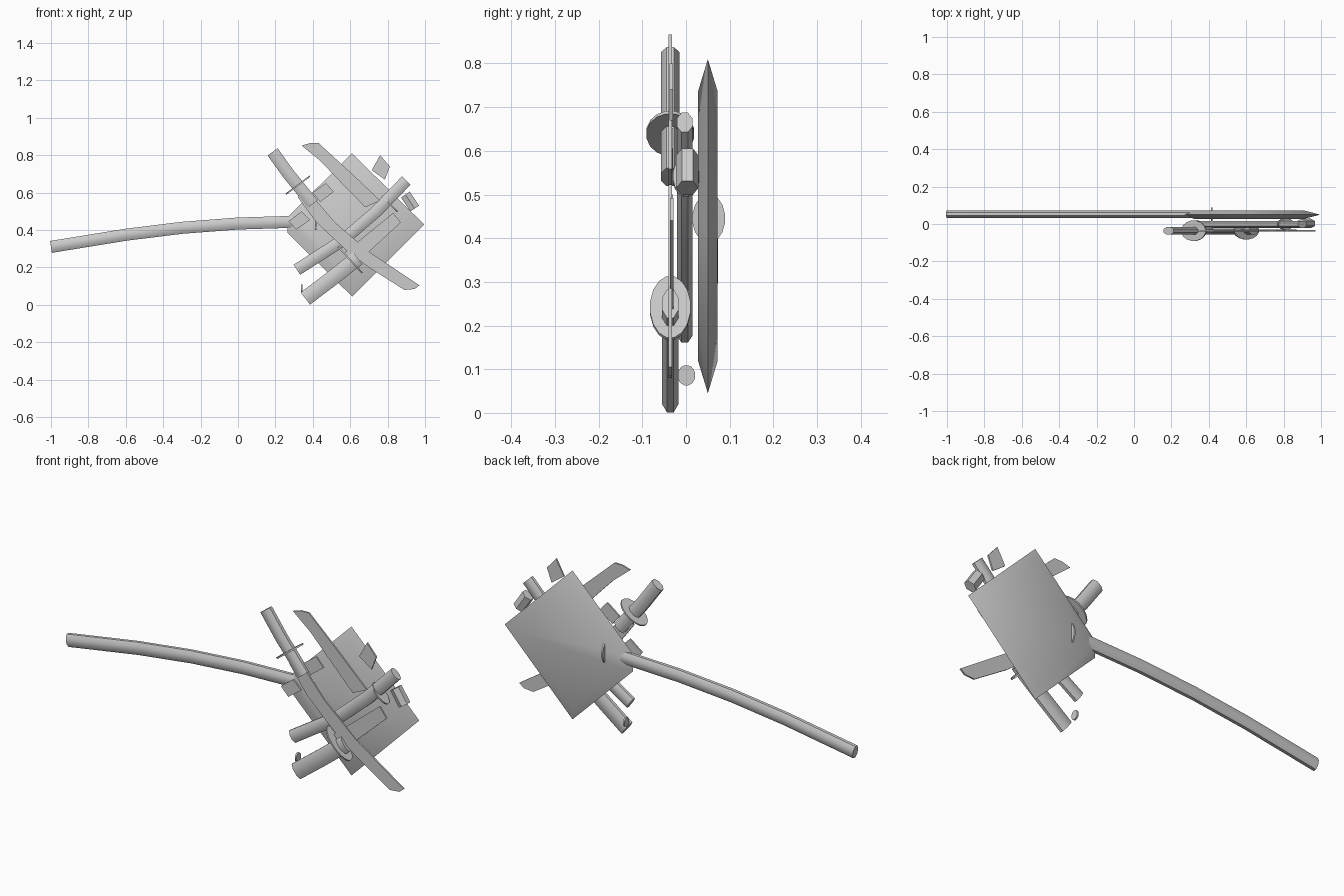
import bpy, bmesh, math
from mathutils import Vector

if "Cube" in bpy.data.objects:
    bpy.data.objects.remove(bpy.data.objects["Cube"])


def finish(name, bm, smooth=True):
    bmesh.ops.recalc_face_normals(bm, faces=bm.faces)
    me = bpy.data.meshes.new(name)
    bm.to_mesh(me)
    bm.free()
    ob = bpy.data.objects.new(name, me)
    bpy.context.collection.objects.link(ob)
    bpy.context.view_layer.objects.active = ob
    ob.select_set(True)
    if smooth:
        bpy.ops.object.shade_smooth_by_angle(angle=math.radians(35))
    ob.select_set(False)
    return ob


def tube(name, pts, y, half_w, half_y, sides=8):
    """Sweep an elliptical section along a path in the XZ plane."""
    bm = bmesh.new()
    rings = []
    for i, (x, z) in enumerate(pts):
        a, b = pts[max(i - 1, 0)], pts[min(i + 1, len(pts) - 1)]
        n = Vector((-(b[1] - a[1]), 0, b[0] - a[0])).normalized()
        ring = []
        for k in range(sides):
            t = 2 * math.pi * (k + 0.5) / sides
            c = math.cos(math.pi / sides)
            p = Vector((x, y, z)) + n * half_w * math.cos(t) / c
            p.y += half_y * math.sin(t) / c
            ring.append(bm.verts.new(p))
        rings.append(ring)
    for r, s in zip(rings, rings[1:]):
        for k in range(sides):
            j = (k + 1) % sides
            bm.faces.new((r[k], r[j], s[j], s[k]))
    bm.faces.new(rings[0])
    bm.faces.new(rings[-1])
    return finish(name, bm)


def slab(name, outline, y, half, inset=0.0):
    """Flat outline with thickness; an inset gives it sharp tapered edges."""
    bm = bmesh.new()
    n = len(outline)
    cx = sum(p[0] for p in outline) / n
    cz = sum(p[1] for p in outline) / n

    def ring(yy, s):
        return [bm.verts.new((cx + (x - cx) * s, yy, cz + (z - cz) * s)) for x, z in outline]
    if inset:
        rings = [ring(y - half, 1 - inset), ring(y, 1), ring(y + half, 1 - inset)]
    else:
        rings = [ring(y - half, 1), ring(y + half, 1)]
    for r, s in zip(rings, rings[1:]):
        for k in range(n):
            j = (k + 1) % n
            bm.faces.new((r[k], r[j], s[j], s[k]))
    bm.faces.new(rings[0])
    bm.faces.new(rings[-1])
    return finish(name, bm)


def guard(name, x, y, z, direction, half_w, half_y):
    """Thin oval hand guard square to the grip."""
    d = Vector((direction[0], direction[1])).normalized() * 0.004
    return tube(name, [(x - d.x, z - d.y), (x + d.x, z + d.y)], y, half_w, half_y, 16)


# broad plate with tapered rim, and its long curved handle
slab("broad_plate", [(0.61, 0.81), (0.995, 0.43), (0.61, 0.045), (0.265, 0.385), (0.265, 0.47)],
     0.05, 0.022, 0.19)
tube("long_handle", [(-1, 0.31), (-0.6, 0.375), (-0.3, 0.412), (0, 0.435), (0.32, 0.445)],
     0.053, 0.032, 0.02)
guard("plate_guard", 0.415, 0.052, 0.445, (1, 0), 0.055, 0.037)

# first sword: grip at upper left, blade to lower right
tube("upper_grip", [(0.185, 0.818), (0.27, 0.7), (0.4, 0.54)], -0.036, 0.033, 0.021)
guard("upper_guard", 0.32, -0.036, 0.64, (0.6, -0.8), 0.08, 0.054)
slab("lower_right_blade", [(0.37, 0.615), (0.52, 0.44), (0.7, 0.285), (0.97, 0.105), (0.945, 0.085),
                           (0.89, 0.08), (0.7, 0.2), (0.57, 0.3), (0.42, 0.44), (0.32, 0.575)],
     -0.036, 0.004)

# second sword: grip at lower left, short blade to the right
tube("lower_grip", [(0.36, 0.034), (0.5, 0.14), (0.64, 0.25)], -0.036, 0.041, 0.019)
guard("lower_guard", 0.6, -0.036, 0.24, (0.78, 0.72), 0.095, 0.046)
slab("short_blade", [(0.62, 0.21), (0.87, 0.44), (0.83, 0.492), (0.57, 0.28)], -0.033, 0.004)

# loose curved blade at the top
slab("upper_blade", [(0.34, 0.852), (0.385, 0.865), (0.43, 0.866), (0.6, 0.71), (0.76, 0.558),
                     (0.68, 0.522), (0.55, 0.655), (0.44, 0.77)], -0.036, 0.004)

# curved bar behind the blades, with its guard and end pieces
tube("curved_bar", [(0.315, 0.188), (0.56, 0.345), (0.74, 0.5), (0.9, 0.665)], -0.003, 0.032, 0.018)
guard("bar_guard", 0.81, 0.0, 0.54, (0.7, 0.7), 0.06, 0.03)
tube("bar_end_piece", [(0.895, 0.59), (0.945, 0.515)], 0.003, 0.028, 0.022, 6)
guard("end_cap", 0.34, 0.001, 0.086, (1, 0), 0.023, 0.02)

# small loose blade fragments
fragments = [
    [(0.76, 0.8), (0.812, 0.74), (0.785, 0.67), (0.715, 0.72)],
    [(0.40, 0.6), (0.47, 0.652), (0.512, 0.605), (0.44, 0.55)],
    [(0.27, 0.447), (0.34, 0.5), (0.386, 0.455), (0.312, 0.403)],
]
for i, f in enumerate(fragments):
    slab("fragment_%d" % (i + 1), f, -0.034, 0.004)
